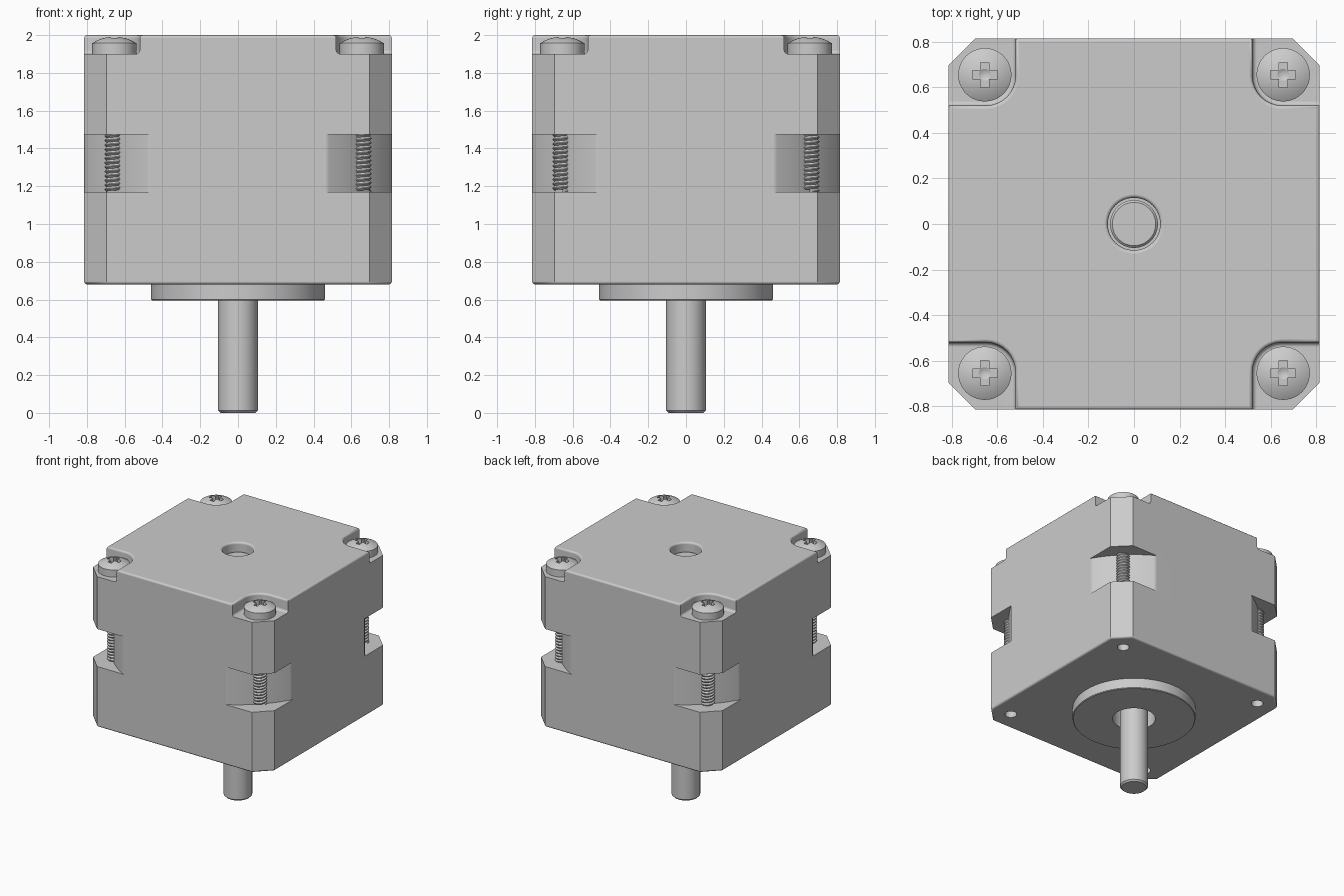
import bpy, bmesh, math
from mathutils import Matrix, Vector

cube = bpy.data.objects.get("Cube")
if cube:
    bpy.data.objects.remove(cube, do_unlink=True)

HALF, FLAT = 0.815, 0.695      # body half width, start of corner chamfer
BASE, TOP, LEDGE = 0.68, 2.0, 1.9
BOLT = 0.655                   # bolt offset from the axis
CORNERS = [(1, 1), (-1, 1), (-1, -1), (1, -1)]

metal = bpy.data.materials.new("brushed grey metal")
metal.use_nodes = True
GREY = (0.6, 0.6, 0.6, 1)
metal.diffuse_color = GREY
metal.node_tree.nodes["Principled BSDF"].inputs["Base Color"].default_value = GREY


def make_object(name, bm):
    bmesh.ops.recalc_face_normals(bm, faces=bm.faces[:])
    mesh = bpy.data.meshes.new(name)
    bm.to_mesh(mesh)
    bm.free()
    mesh.materials.append(metal)
    obj = bpy.data.objects.new(name, mesh)
    bpy.context.collection.objects.link(obj)
    return obj


def prism(name, outline, z0, z1):
    bm = bmesh.new()
    face = bm.faces.new([bm.verts.new((x, y, z0)) for x, y in outline])
    ext = bmesh.ops.extrude_face_region(bm, geom=[face])["geom"]
    bmesh.ops.translate(bm, vec=(0, 0, z1 - z0),
                        verts=[v for v in ext if isinstance(v, bmesh.types.BMVert)])
    return make_object(name, bm)


def lathe(name, profile, closed=False, steps=64, at=(0, 0)):
    """Spin (radius, height) points around a vertical axis."""
    bm = bmesh.new()
    verts = [bm.verts.new((r, 0, z)) for r, z in profile]
    edges = [bm.edges.new(p) for p in zip(verts, verts[1:])]
    if closed:
        edges.append(bm.edges.new((verts[-1], verts[0])))
    bmesh.ops.spin(bm, geom=verts + edges, cent=(0, 0, 0), axis=(0, 0, 1),
                   angle=math.tau, steps=steps, use_duplicate=False)
    bmesh.ops.remove_doubles(bm, verts=bm.verts[:], dist=1e-5)
    bmesh.ops.translate(bm, verts=bm.verts[:], vec=(*at, 0))
    return make_object(name, bm)


def rod(name, r, z0, z1, at=(0, 0), steps=32):
    return lathe(name, [(0, z0), (r, z0), (r, z1), (0, z1)], steps=steps, at=at)


def carve(obj, cutters):
    """Subtract the cutters and bake the result into the mesh."""
    for c in cutters:
        mod = obj.modifiers.new("cut", "BOOLEAN")
        mod.operation, mod.solver, mod.object = "DIFFERENCE", "EXACT", c
    graph = bpy.context.evaluated_depsgraph_get()
    mesh = bpy.data.meshes.new_from_object(obj.evaluated_get(graph))
    obj.modifiers.clear()
    obj.data = mesh
    for c in cutters:
        bpy.data.objects.remove(c, do_unlink=True)


def smooth(obj, angle=35):
    bpy.ops.object.select_all(action="DESELECT")
    obj.select_set(True)
    bpy.context.view_layer.objects.active = obj
    bpy.ops.object.shade_smooth_by_angle(angle=math.radians(angle))


def pocket_cutter(sx, sy):
    """Corner pocket with a rounded inner corner and a filleted floor."""
    inner, radius, outer = 0.52, 0.13, 1.0
    pts = [(outer, outer), (inner, outer)]
    for i in range(9):
        a = math.pi + i * math.pi / 16
        pts.append((inner + radius + radius * math.cos(a),
                    inner + radius + radius * math.sin(a)))
    pts.append((outer, inner))
    obj = prism("pocket_cutter", [(x * sx, y * sy) for x, y in pts], LEDGE, 2.2)
    bm = bmesh.new()
    bm.from_mesh(obj.data)
    floor = [e for e in bm.edges if all(v.co.z < LEDGE + 0.001 for v in e.verts)]
    bmesh.ops.bevel(bm, geom=floor, offset=0.02, segments=3, profile=0.5, affect="EDGES")
    bm.to_mesh(obj.data)
    bm.free()
    return obj


# Motor body: chamfered block with pockets, side notches and bores
outline = []
for sx, sy in CORNERS:
    pair = [(HALF * sx, FLAT * sy), (FLAT * sx, HALF * sy)]
    outline += pair if sx * sy > 0 else pair[::-1]
body = prism("motor_body", outline, BASE, TOP)
cutters = [pocket_cutter(sx, sy) for sx, sy in CORNERS]
cutters.append(lathe("notch_cutter", [(0.936, 1.17), (1.4, 1.17), (1.4, 1.475), (0.936, 1.475)],
                     closed=True, steps=128))
cutters.append(rod("rear_bore_cutter", 0.115, 1.8, 2.2, steps=48))
cutters.append(rod("front_bore_cutter", 0.16, 0.5, 0.85, steps=48))
for sx, sy in CORNERS:
    cutters.append(rod("bolt_hole_cutter", 0.045, 0.5, 0.85, (BOLT * sx, BOLT * sy), 24))
carve(body, cutters)

# Round the rims of the top face and of the bottom outline
bm = bmesh.new()
bm.from_mesh(body.data)
bmesh.ops.remove_doubles(bm, verts=bm.verts[:], dist=1e-4)


def is_rim(e):
    if len(e.link_faces) != 2 or e.calc_face_angle(0) < 0.5:
        return False
    top = all(abs(v.co.z - TOP) < 1e-3 for v in e.verts)
    bottom = all(abs(v.co.z - BASE) < 1e-3 and max(abs(v.co.x), abs(v.co.y)) > 0.8
                 for v in e.verts)
    return top or bottom


bmesh.ops.bevel(bm, geom=[e for e in bm.edges if is_rim(e)], offset=0.016,
                segments=3, profile=0.5, affect="EDGES", clamp_overlap=True)
bm.to_mesh(body.data)
bm.free()
smooth(body)
weighted = body.modifiers.new("weighted normals", "WEIGHTED_NORMAL")
weighted.keep_sharp = True

# Pilot boss under the body
boss = lathe("pilot_boss", [(0.16, BASE), (0.16, 0.595), (0.455, 0.595), (0.46, 0.6), (0.46, BASE)],
             closed=True, steps=96)
smooth(boss)

# Drive shaft through the whole motor
shaft = lathe("drive_shaft", [(0, 0), (0.093, 0), (0.105, 0.012), (0.105, 1.92),
                              (0.095, 1.93), (0, 1.93)], steps=48)
smooth(shaft)

# Bolts: domed cross-slot heads and the threads seen in the notches
PITCH, TURNS = 0.0235, 14
for sx, sy in CORNERS:
    side = ("back" if sy > 0 else "front") + ("_left" if sx > 0 else "_right")
    at = (BOLT * sx, BOLT * sy)
    rim, edge_z, rise = 0.117, 1.957, 0.036
    dome = [(rim * math.cos(t), edge_z + rise * math.sin(t) ** 2)
            for t in (i * math.pi / 16 for i in range(8))]
    head = lathe("bolt_head_" + side, [(0, LEDGE - 0.01), (rim, LEDGE - 0.01)] + dome
                 + [(0, edge_z + rise)], steps=48, at=at)
    slots = []
    for lx, ly in ((0.055, 0.018), (0.018, 0.055)):
        slots.append(prism("slot_cutter", [(at[0] + i * lx, at[1] + j * ly) for i, j in CORNERS],
                           1.953, 2.1))
    slots.append(lathe("socket_cutter", [(0, 1.935), (0.026, 1.95), (0.026, 2.1), (0, 2.1)],
                       steps=24, at=at))
    carve(head, slots)
    smooth(head)

    bm = bmesh.new()
    ridge = [bm.verts.new(p) for p in ((0.042, 0, 0), (0.051, 0, PITCH * 0.4),
                                       (0.051, 0, PITCH * 0.6), (0.042, 0, PITCH))]
    for pair in zip(ridge, ridge[1:]):
        bm.edges.new(pair)
    thread = make_object("bolt_thread_" + side, bm)
    thread.location = (*at, 1.16)
    screw = thread.modifiers.new("thread", "SCREW")
    screw.angle, screw.screw_offset, screw.iterations = math.tau, PITCH, TURNS
    screw.steps = screw.render_steps = 24
    screw.use_merge_vertices, screw.use_normal_calculate = True, True
    screw.use_smooth_shade = False
